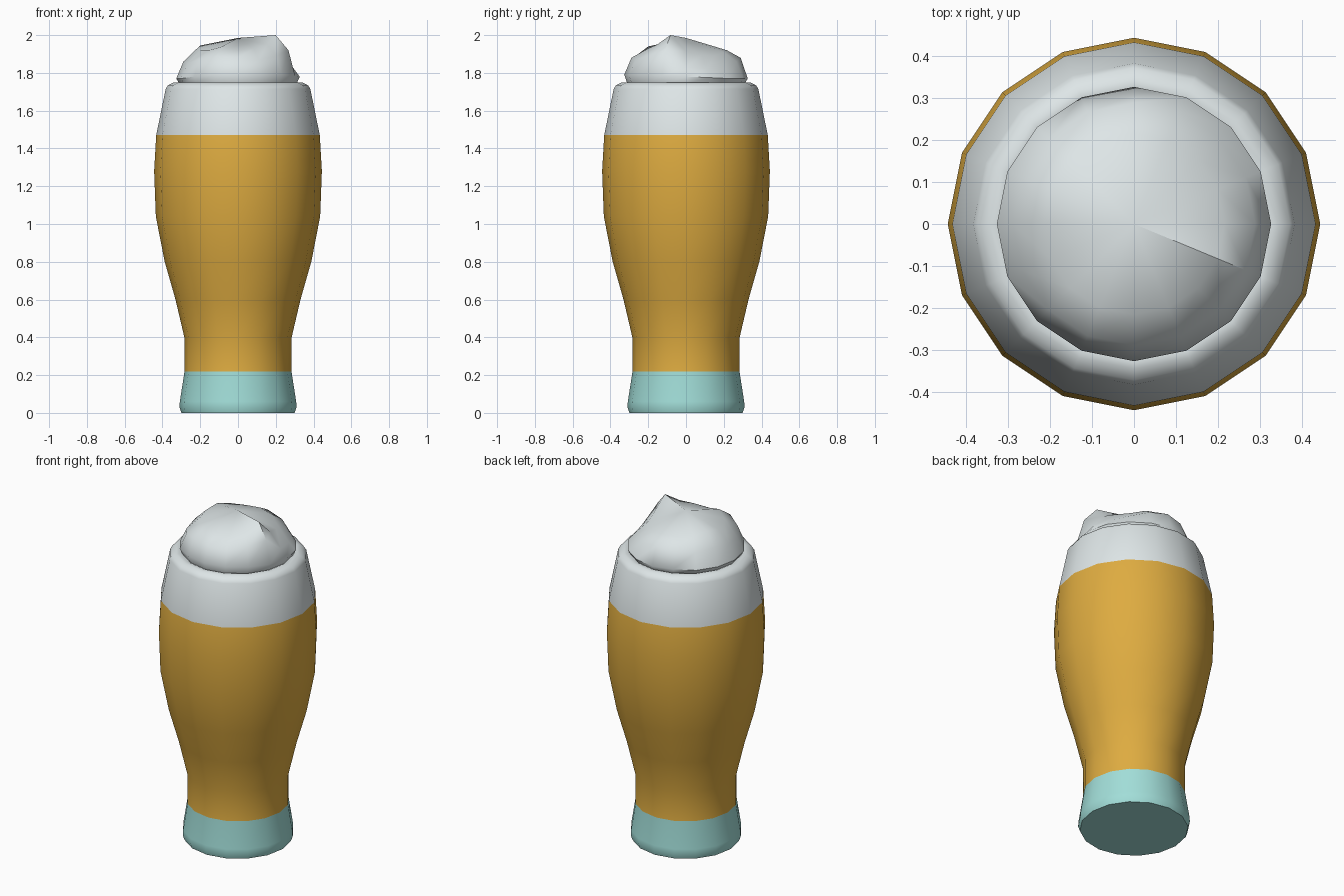
import bpy, bmesh, math

if "Cube" in bpy.data.objects:
    bpy.data.objects.remove(bpy.data.objects["Cube"])

SIDES = 16

def material(name, color):
    m = bpy.data.materials.new(name)
    m.diffuse_color = (*color, 1)
    m.use_nodes = True
    m.node_tree.nodes["Principled BSDF"].inputs["Base Color"].default_value = m.diffuse_color
    return m

teal = material("teal_glass", (0.36, 0.73, 0.69))
amber = material("amber_beer", (0.73, 0.41, 0.052))
cream = material("white_foam", (0.74, 0.80, 0.81))

def lathe(name, rings, mats, rule, angle, top=None):
    """Rings are (radius, height or list of heights), bottom to top."""
    bm = bmesh.new()
    loops = []
    for r, z in rings:
        hs = z if isinstance(z, list) else [z] * SIDES
        loops.append([bm.verts.new((r * math.cos(2 * math.pi * k / SIDES),
                                    r * math.sin(2 * math.pi * k / SIDES), hs[k]))
                      for k in range(SIDES)])
    for a, b in zip(loops, loops[1:]):
        for k in range(SIDES):
            j = (k + 1) % SIDES
            bm.faces.new((a[k], a[j], b[j], b[k]))
    bm.faces.new(loops[0][::-1])
    if top is None:
        bm.faces.new(loops[-1])
    else:
        tip = bm.verts.new((0, 0, top))
        for k in range(SIDES):
            bm.faces.new((loops[-1][k], loops[-1][(k + 1) % SIDES], tip))
    for f in bm.faces:
        f.material_index = rule(f.calc_center_median().z)
    me = bpy.data.meshes.new(name)
    bm.to_mesh(me)
    bm.free()
    for m in mats:
        me.materials.append(m)
    ob = bpy.data.objects.new(name, me)
    bpy.context.collection.objects.link(ob)
    bpy.context.view_layer.objects.active = ob
    ob.select_set(True)
    bpy.ops.object.shade_smooth_by_angle(angle=math.radians(angle))
    ob.select_set(False)
    return ob

# Curved glass: teal base, amber body, foam band at the rim
profile = [(0.30, 0.0), (0.31, 0.03), (0.308, 0.06), (0.283, 0.22), (0.284, 0.40),
           (0.331, 0.60), (0.388, 0.80), (0.435, 1.04), (0.444, 1.28), (0.433, 1.47),
           (0.383, 1.715), (0.372, 1.733), (0.345, 1.748), (0.325, 1.75), (0.30, 1.74)]
lathe("beer_glass", profile, [teal, amber, cream],
      lambda z: 0 if z < 0.22 else 1 if z < 1.47 else 2, 50)

# Uneven foam mound, heights run counter-clockwise from +x
edge = [1.78, 1.775, 1.77, 1.77, 1.77, 1.775, 1.77, 1.77,
        1.77, 1.77, 1.78, 1.79, 1.79, 1.79, 1.79, 1.785]
shoulder = [1.83, 1.82, 1.83, 1.86, 1.88, 1.87, 1.86, 1.87,
            1.86, 1.85, 1.87, 1.89, 1.88, 1.87, 1.89, 1.92]
crest = [1.915, 1.895, 1.89, 1.91, 1.92, 1.92, 1.93, 1.945,
         1.93, 1.92, 1.92, 1.94, 1.92, 1.93, 1.95, 2.0]
lathe("foam_head", [(0.31, 1.742), (0.327, edge), (0.289, shoulder), (0.216, crest)],
      [cream], lambda z: 0, 50, top=1.985)
